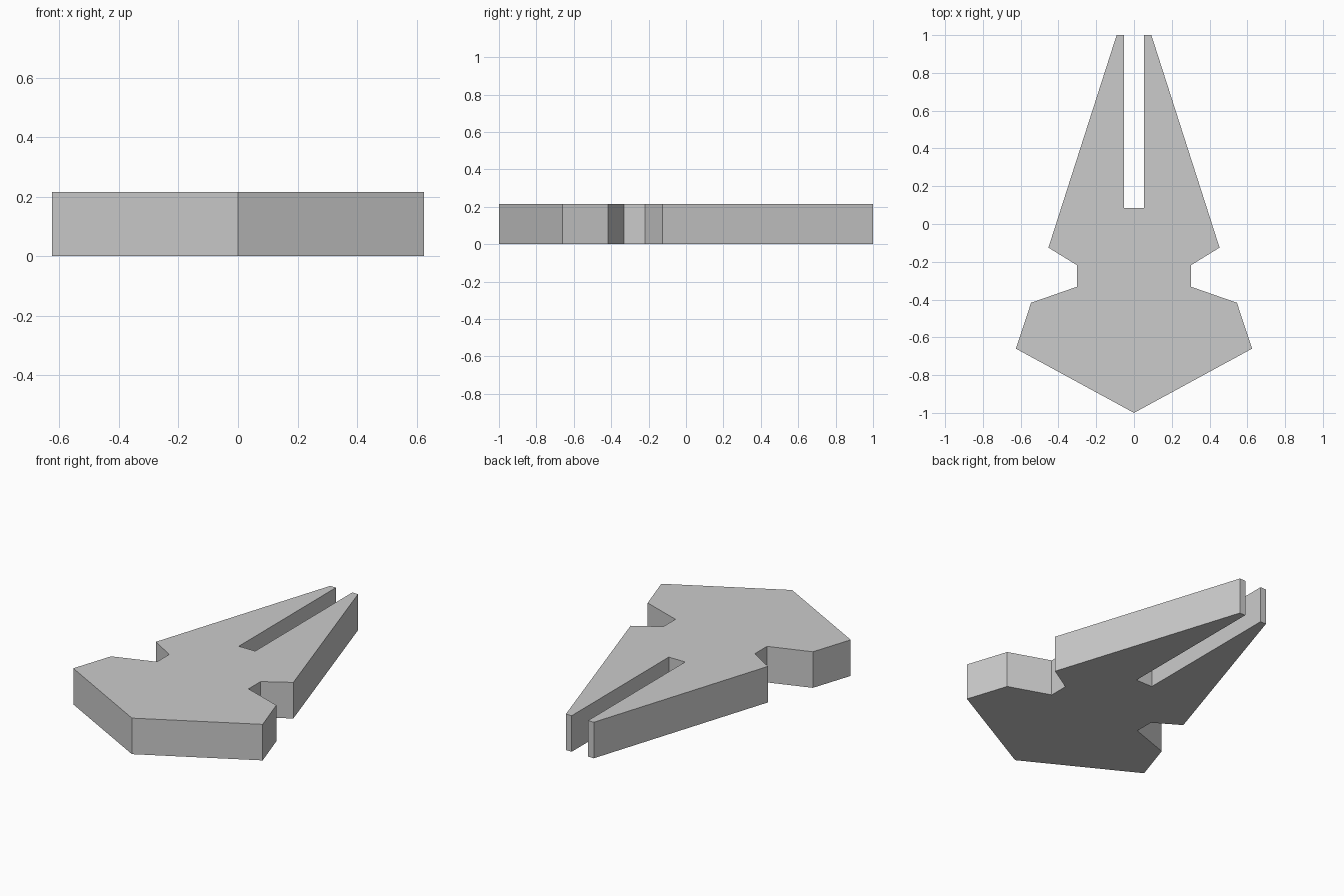
import bpy
import bmesh

if "Cube" in bpy.data.objects:
    bpy.data.objects.remove(bpy.data.objects["Cube"])

HEIGHT = 0.215

# Flat grey finish
grey = bpy.data.materials.new("light grey")
grey.diffuse_color = (0.6, 0.6, 0.6, 1.0)
grey.use_nodes = True
grey.node_tree.nodes["Principled BSDF"].inputs["Base Color"].default_value = grey.diffuse_color

# Right half of the outline, from the nose to the slot end
half = [(0.625, -0.66), (0.545, -0.417), (0.302, -0.332), (0.302, -0.218),
        (0.453, -0.125), (0.092, 1.0), (0.054, 1.0), (0.054, 0.085)]
outline = [(0.0, -1.0)] + half + [(-x, y) for x, y in reversed(half)]

# Thick plate hull: outline face extruded upward
bm = bmesh.new()
base = bm.faces.new([bm.verts.new((x, y, 0.0)) for x, y in outline])
top = bmesh.ops.extrude_face_region(bm, geom=[base], use_keep_orig=True)["geom"]
bmesh.ops.translate(bm, vec=(0, 0, HEIGHT),
                    verts=[g for g in top if isinstance(g, bmesh.types.BMVert)])
bmesh.ops.recalc_face_normals(bm, faces=bm.faces)

mesh = bpy.data.meshes.new("forked_hull")
bm.to_mesh(mesh)
bm.free()
mesh.materials.append(grey)
hull = bpy.data.objects.new("forked_hull", mesh)
bpy.context.collection.objects.link(hull)
